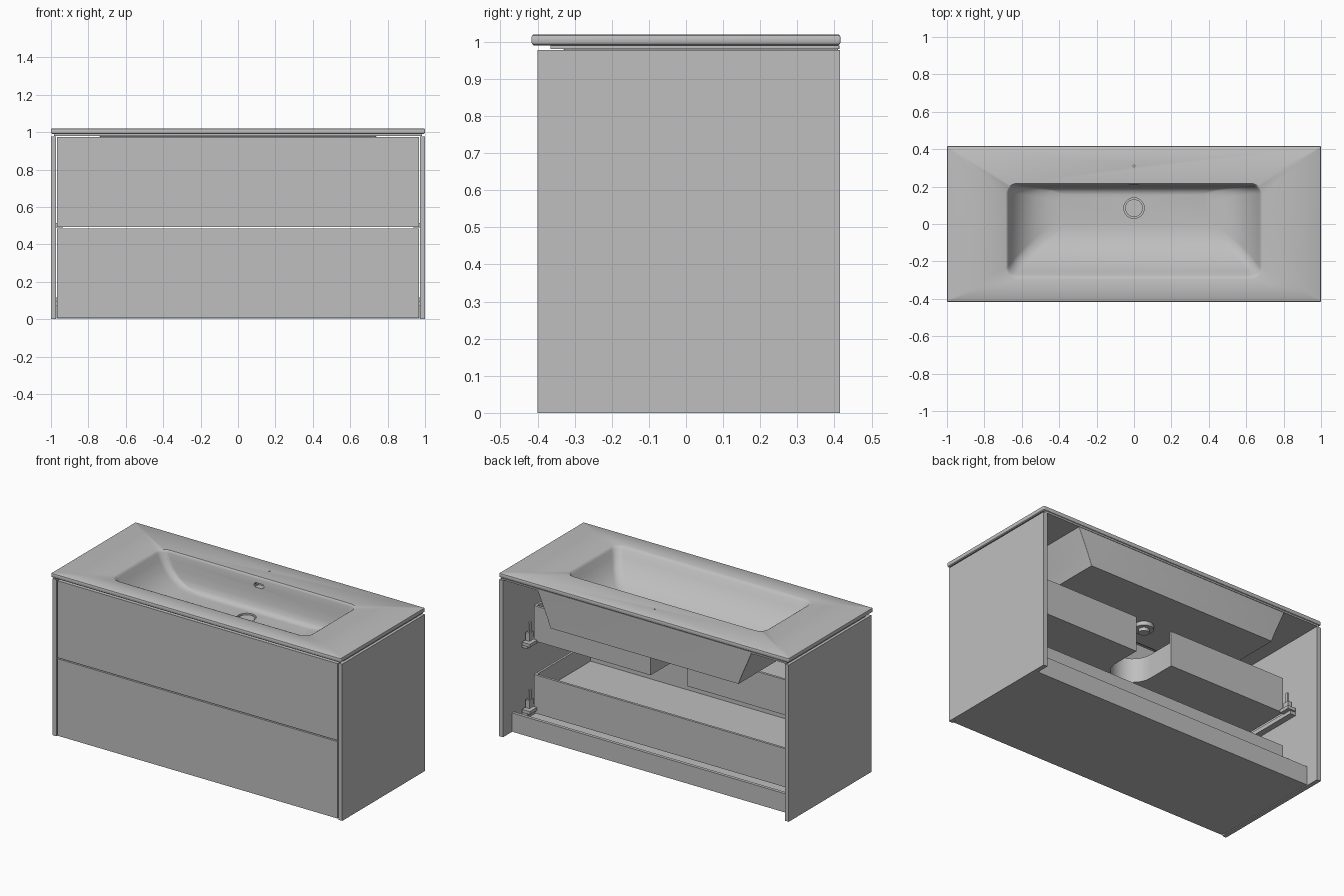
import bpy, bmesh, math
from mathutils import Vector

if "Cube" in bpy.data.objects:
    bpy.data.objects.remove(bpy.data.objects["Cube"])

grey = bpy.data.materials.new("light grey")
grey.use_nodes = True
COLOR = (0.52, 0.52, 0.52, 1)
grey.diffuse_color = COLOR
grey.node_tree.nodes["Principled BSDF"].inputs["Base Color"].default_value = COLOR


def finish(name, bm, smooth=False):
    bmesh.ops.recalc_face_normals(bm, faces=bm.faces)
    mesh = bpy.data.meshes.new(name)
    bm.to_mesh(mesh)
    bm.free()
    mesh.materials.append(grey)
    obj = bpy.data.objects.new(name, mesh)
    bpy.context.collection.objects.link(obj)
    if smooth:
        activate(obj)
        bpy.ops.object.shade_smooth_by_angle(angle=math.radians(35))
    return obj


def activate(obj):
    bpy.ops.object.select_all(action='DESELECT')
    obj.select_set(True)
    bpy.context.view_layer.objects.active = obj


def box(name, x, y, z, bevel=0):
    """Box from three (low, high) spans."""
    bm = bmesh.new()
    bmesh.ops.create_cube(bm, size=1)
    for v in bm.verts:
        v.co = [a + (b - a) * (c + 0.5) for (a, b), c in zip((x, y, z), v.co)]
    if bevel:
        bmesh.ops.bevel(bm, geom=bm.edges[:], offset=bevel, segments=2, affect='EDGES')
    return finish(name, bm)


def prism(name, points, z0, z1, smooth=False):
    """Upright prism over an outline in x and y."""
    bm = bmesh.new()
    face = bm.faces.new([bm.verts.new((x, y, z0)) for x, y in points])
    top = bmesh.ops.extrude_face_region(bm, geom=[face])["geom"]
    bmesh.ops.translate(bm, vec=(0, 0, z1 - z0),
                        verts=[g for g in top if isinstance(g, bmesh.types.BMVert)])
    return finish(name, bm, smooth)


def circle(x, y, r, n=32):
    return [(x + r * math.cos(math.tau * i / n), y + r * math.sin(math.tau * i / n))
            for i in range(n)]


def ring(bm, hx, y0, y1, r, z, steps=8):
    """Rounded rectangle of vertices, symmetric in x."""
    verts = []
    for k, (cx, cy) in enumerate([(hx - r, y1 - r), (r - hx, y1 - r),
                                  (r - hx, y0 + r), (hx - r, y0 + r)]):
        for i in range(steps + 1):
            a = math.pi / 2 * (k + i / steps)
            verts.append(bm.verts.new((cx + r * math.cos(a), cy + r * math.sin(a), z)))
    return verts


# Washbasin: one closed loft from the shell's underside, round the slab, into the bowl
RINGS = [
    # outer shell
    (0.65, -0.08, 0.41, 0.004, 0.765), (0.675, -0.17, 0.41, 0.004, 0.83),
    (0.71, -0.26, 0.41, 0.004, 0.91), (0.74, -0.33, 0.41, 0.004, 0.98),
    # flange and slab with a rounded rim
    (0.985, -0.365, 0.413, 0.003, 0.98), (0.985, -0.365, 0.413, 0.003, 0.99),
    (0.993, -0.410, 0.410, 0.003, 0.99), (0.998, -0.415, 0.415, 0.005, 0.994),
    (1.000, -0.417, 0.417, 0.006, 1.002), (1.000, -0.417, 0.417, 0.006, 1.010),
    (0.998, -0.415, 0.415, 0.005, 1.017), (0.993, -0.410, 0.410, 0.003, 1.02),
    # bowl
    (0.685, -0.295, 0.217, 0.060, 1.02), (0.678, -0.285, 0.213, 0.055, 1.016),
    (0.671, -0.272, 0.210, 0.050, 1.004), (0.655, -0.253, 0.206, 0.046, 0.97),
    (0.625, -0.212, 0.202, 0.044, 0.92), (0.580, -0.163, 0.197, 0.044, 0.875),
    (0.525, -0.112, 0.190, 0.044, 0.842), (0.465, -0.062, 0.180, 0.044, 0.825),
    (0.400, -0.020, 0.160, 0.040, 0.818),
]
bm = bmesh.new()
loops = [ring(bm, *r) for r in RINGS]
for a, b in zip(loops, loops[1:]):
    for i in range(len(a)):
        j = (i + 1) % len(a)
        bm.faces.new((a[i], a[j], b[j], b[i]))
bm.faces.new(loops[0])
bm.faces.new(loops[-1])
basin = finish("washbasin", bm)

# Overflow slot, drain recess and tap mark are cut out
cutters = [box("overflow_cutter", (-0.035, 0.035), (0.18, 0.25), (0.955, 0.982), 0.008),
           prism("drain_cutter", circle(0, 0.085, 0.055), 0.795, 0.9),
           prism("tap_cutter", circle(0, 0.31, 0.005, 12), 1.01, 1.05)]
for cutter in cutters:
    cutter.hide_render = True
    activate(basin)
    mod = basin.modifiers.new("cut", 'BOOLEAN')
    mod.operation = 'DIFFERENCE'
    mod.solver = 'EXACT'
    mod.object = cutter
    bpy.ops.object.modifier_apply(modifier=mod.name)
    bpy.data.objects.remove(cutter)
activate(basin)
bpy.ops.object.shade_smooth_by_angle(angle=math.radians(35))

prism("drain_plug", circle(0, 0.085, 0.047), 0.79, 0.812, True)
prism("drain_collar", circle(0, 0.085, 0.055), 0.74, 0.77, True)
prism("drain_pipe", circle(0, 0.085, 0.03), 0.72, 0.75, True)

# Carcass
box("bottom_panel", (-0.97, 0.97), (-0.375, 0.33), (0.003, 0.03))
box("back_rail", (-0.97, 0.97), (0.31, 0.33), (0.003, 0.12))
for side, s in (("left", 1), ("right", -1)):
    def span(a, b):
        return tuple(sorted((s * a, s * b)))
    box(side + "_panel", span(0.973, 1.0), (-0.40, 0.415), (0, 0.978))
    # Slides and rear hooks, one pair for each drawer
    for level, z in (("lower", 0.07), ("upper", 0.49)):
        box(f"{level}_{side}_slide", span(0.935, 0.973), (-0.37, 0.23), (z, z + 0.025))
        box(f"{level}_{side}_hook", span(0.935, 0.96), (0.17, 0.21), (z + 0.02, z + 0.09))
        box(f"{level}_{side}_hook_pin", span(0.94, 0.952), (0.18, 0.2), (z + 0.09, z + 0.15))
        box(f"{level}_{side}_hook_foot", span(0.91, 0.965), (0.17, 0.24), (z + 0.02, z + 0.04))
    for level, z0, z1 in (("lower", 0.07, 0.31), ("upper", 0.52, 0.74)):
        box(f"{level}_{side}_drawer_side", span(0.918, 0.932), (-0.38, 0.17), (z0, z1))
    box(f"upper_{side}_drawer_back", span(0.125, 0.93), (0.155, 0.17), (0.52, 0.74))

# Drawer fronts
box("lower_front", (-0.968, 0.968), (-0.40, -0.37), (0.006, 0.486))
box("upper_front", (-0.968, 0.968), (-0.40, -0.37), (0.493, 0.973))

# Lower drawer
box("lower_drawer_back", (-0.93, 0.93), (0.155, 0.17), (0.07, 0.31))
box("lower_drawer_floor", (-0.92, 0.92), (-0.375, 0.16), (0.175, 0.19))


# Upper drawer: floor and wall follow a U-shaped recess for the waste pipe
def recess(r, n=24):
    arc = [(r * math.cos(math.pi * i / n), -0.01 - r * math.sin(math.pi * i / n))
           for i in range(n + 1)]
    return [(r, 0.17)] + arc + [(-r, 0.17)]


inner, outer = recess(0.125), recess(0.137)
prism("upper_drawer_floor", [(0.92, 0.165)] + inner + [(-0.92, 0.165), (-0.92, -0.375), (0.92, -0.375)],
      0.52, 0.535)
prism("pipe_recess_wall", inner + outer[::-1], 0.52, 0.67, True)
